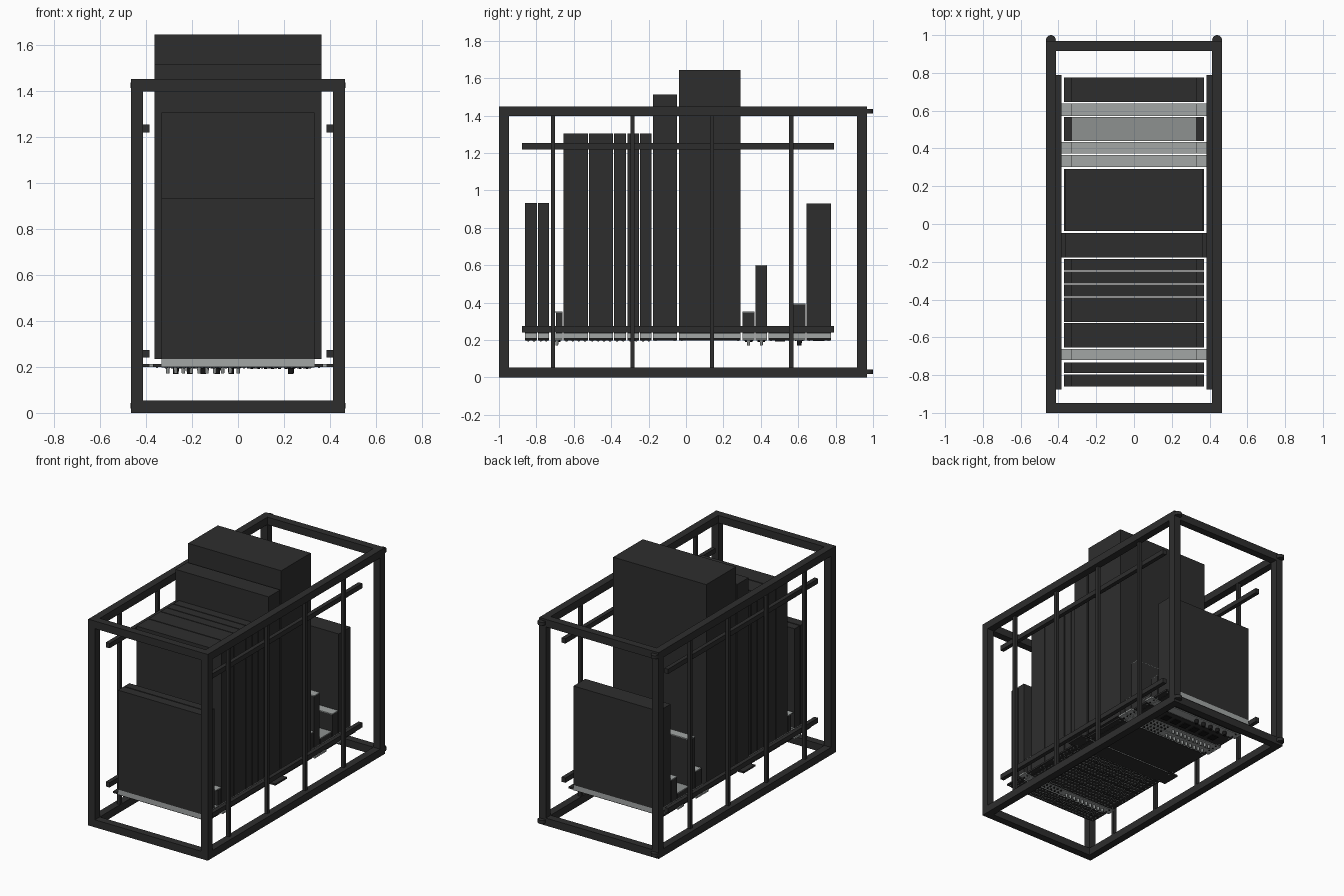
import bpy, bmesh, math
from mathutils import Matrix, Vector

if "Cube" in bpy.data.objects:
    bpy.data.objects.remove(bpy.data.objects["Cube"])

def material(name, c):
    m = bpy.data.materials.new(name)
    m.diffuse_color = (*c, 1)
    m.use_nodes = True
    m.node_tree.nodes["Principled BSDF"].inputs["Base Color"].default_value = m.diffuse_color
    return m

DARK = material("charcoal metal", (0.027, 0.027, 0.027))
LIGHT = material("light grey metal", (0.36, 0.38, 0.375))
MID = material("mid grey metal", (0.27, 0.285, 0.28))
BLACK = material("black plastic", (0.008, 0.008, 0.008))

def finish(name, bm, mat):
    me = bpy.data.meshes.new(name)
    bm.to_mesh(me)
    bm.free()
    me.materials.append(mat)
    ob = bpy.data.objects.new(name, me)
    bpy.context.collection.objects.link(ob)
    return ob

def boxes(name, spans, mat):
    """One object from a list of (x0, x1, y0, y1, z0, z1) boxes."""
    bm = bmesh.new()
    for x0, x1, y0, y1, z0, z1 in spans:
        mx = Matrix.Translation(((x0 + x1) / 2, (y0 + y1) / 2, (z0 + z1) / 2))
        mx = mx @ Matrix.Diagonal((x1 - x0, y1 - y0, z1 - z0, 1))
        bmesh.ops.create_cube(bm, size=1, matrix=mx)
    return finish(name, bm, mat)

def pegs(name, points, r, z0, z1, mat, sides=10, taper=1.0):
    """One object from many upright cylinders."""
    bm = bmesh.new()
    for x, y in points:
        bmesh.ops.create_cone(bm, cap_ends=True, segments=sides, radius1=r * taper, radius2=r,
                              depth=z1 - z0, matrix=Matrix.Translation((x, y, (z0 + z1) / 2)))
    return finish(name, bm, mat)

# outer frame of square tube
X, Y0, Y1, H, T = 0.465, -1.0, 0.968, 1.45, 0.053
posts, beams, crosses = [], [], []
for s in (-1, 1):
    xa, xb = sorted((s * X, s * (X - T)))
    posts += [(xa, xb, y, y + T, T, H - T) for y in (Y0, Y1 - T)]
    beams += [(xa, xb, Y0, Y1, z, z + T) for z in (0, H - T)]
crosses = [(-X + T, X - T, y, y + T, z, z + T) for y in (Y0, Y1 - T) for z in (0, H - T)]
boxes("frame_posts", posts, DARK)
boxes("frame_side_beams", beams, DARK)
boxes("frame_cross_beams", crosses, DARK)

# slim side uprights and the mounting rails fixed to them
uprights, rails = [], []
for s in (-1, 1):
    xa, xb = sorted((s * 0.413, s * 0.437))
    uprights += [(xa, xb, y - 0.011, y + 0.011, T, H - T) for y in (-0.711, -0.286, 0.139, 0.563)]
    xa, xb = sorted((s * 0.385, s * 0.414))
    rails += [(xa, xb, -0.877, 0.79, z, z + 0.034) for z in (0.24, 1.219)]
boxes("side_uprights", uprights, DARK)
boxes("mounting_rails", rails, DARK)

# round hinge lugs at the back corners
for label, z in (("lower", 0.018), ("upper", 1.412)):
    pegs(label + "_hinge_lugs", [(-0.44, 0.974), (0.44, 0.974)], 0.026, z, z + 0.024, DARK, 20)

# rack units: (y0, y1, top, half width, style)
units = [
    (-0.860, -0.797, 0.933, 0.332, "ports"), (-0.790, -0.733, 0.933, 0.332, "ports"),
    (-0.720, -0.661, 0.352, 0.332, "light"), (-0.655, -0.524, 1.305, 0.332, "ports"),
    (-0.518, -0.390, 1.305, 0.332, "ports"), (-0.385, -0.320, 1.305, 0.332, "ports"),
    (-0.314, -0.251, 1.305, 0.332, "ports"), (-0.245, -0.184, 1.305, 0.332, "ports"),
    (-0.177, -0.048, 1.513, 0.362, "wide"), (-0.037, 0.292, 1.643, 0.362, "plain"),
    (0.303, 0.366, 0.352, 0.332, "light"), (0.372, 0.434, 0.600, 0.332, "light"),
    (0.440, 0.567, 0.275, 0.332, "tray"), (0.573, 0.638, 0.395, 0.332, "light"),
    (0.645, 0.776, 0.930, 0.332, "plain"),
]
PB, PT, BB = 0.200, 0.212, 0.234     # panel bottom, panel top, body bottom
for i, (y0, y1, top, w, style) in enumerate(units, 1):
    n = f"unit_{i}"
    light = style == "light"
    capped = style in ("light", "tray")
    yb = max(y0, -0.695) if i == 3 else y0
    # body, with a pale top cover on the shallow units
    boxes(n + "_body", [(-w, w, yb, y1, BB, top - (0.005 if capped else 0))], DARK)
    if capped:
        boxes(n + "_cover", [(-w, w, y0 if i == 3 else yb, y1, top - 0.005, top)],
              LIGHT if light else MID)
    # pale chassis band between panel and body
    boxes(n + "_chassis", [(-0.332, 0.332, y0, y1, PB + 0.001, BB)], LIGHT)
    # mounting ears
    e = {"light": 0.386, "wide": 0.415}.get(style, 0.37)
    boxes(n + "_ears", [(-e, -0.332, y0, y1, PB, PT), (0.332, e, y0, y1, PB, PT)],
          LIGHT if light else DARK)
    # thin face plate looking down
    boxes(n + "_face", [(-0.332, 0.332, y0, y1, PB - 0.003, PB + 0.001)],
          LIGHT if light else DARK)
    # ear screws
    pegs(n + "_screws", [(s * 0.352, y) for s in (-1, 1) for y in (y0 + 0.014, y1 - 0.014)],
         0.005, PB - 0.004, PB, BLACK if light else MID, 8)
    cy, d = (y0 + y1) / 2, y1 - y0
    if style == "ports":
        rows = 4 if d > 0.1 else 2
        pts = [(-0.312 + k * 0.026, y0 + d * (r + 0.5) / rows)
               for k in range(25) for r in range(rows)]
        pegs(n + "_sockets", pts, 0.0075, PB - 0.006, PB - 0.002, MID, 8)
        pegs(n + "_socket_holes", pts, 0.0045, PB - 0.0068, PB - 0.002, BLACK, 8)

# control knobs on the pale panels
for i in (3, 11, 12):
    y0, y1 = units[i - 1][:2]
    cy = (y0 + y1) / 2
    pegs(f"unit_{i}_knobs", [(-0.305 + k * 0.034, cy) for k in range(10)],
         0.009, 0.172, PB, MID, 12, 0.8)
    pegs(f"unit_{i}_buttons", [(0.06 + k * 0.03, cy + s * 0.014) for k in range(9) for s in (-1, 1)],
         0.006, 0.190, PB, BLACK, 8)
pegs("unit_14_knobs", [(-0.27 + k * 0.06, 0.606) for k in range(5)] + [(0.23, 0.606)],
     0.014, 0.170, PB, BLACK, 16, 0.85)

# tray panel switches and vent slots in the large plain panels
boxes("unit_13_switches", [(-0.28 + k * 0.08, -0.23 + k * 0.08, 0.475, 0.53, 0.192, PB)
                           for k in range(7)], BLACK)
boxes("unit_15_windows", [(-0.28 + k * 0.08, -0.225 + k * 0.08, 0.68, 0.74, 0.194, PB)
                          for k in range(7)], BLACK)
